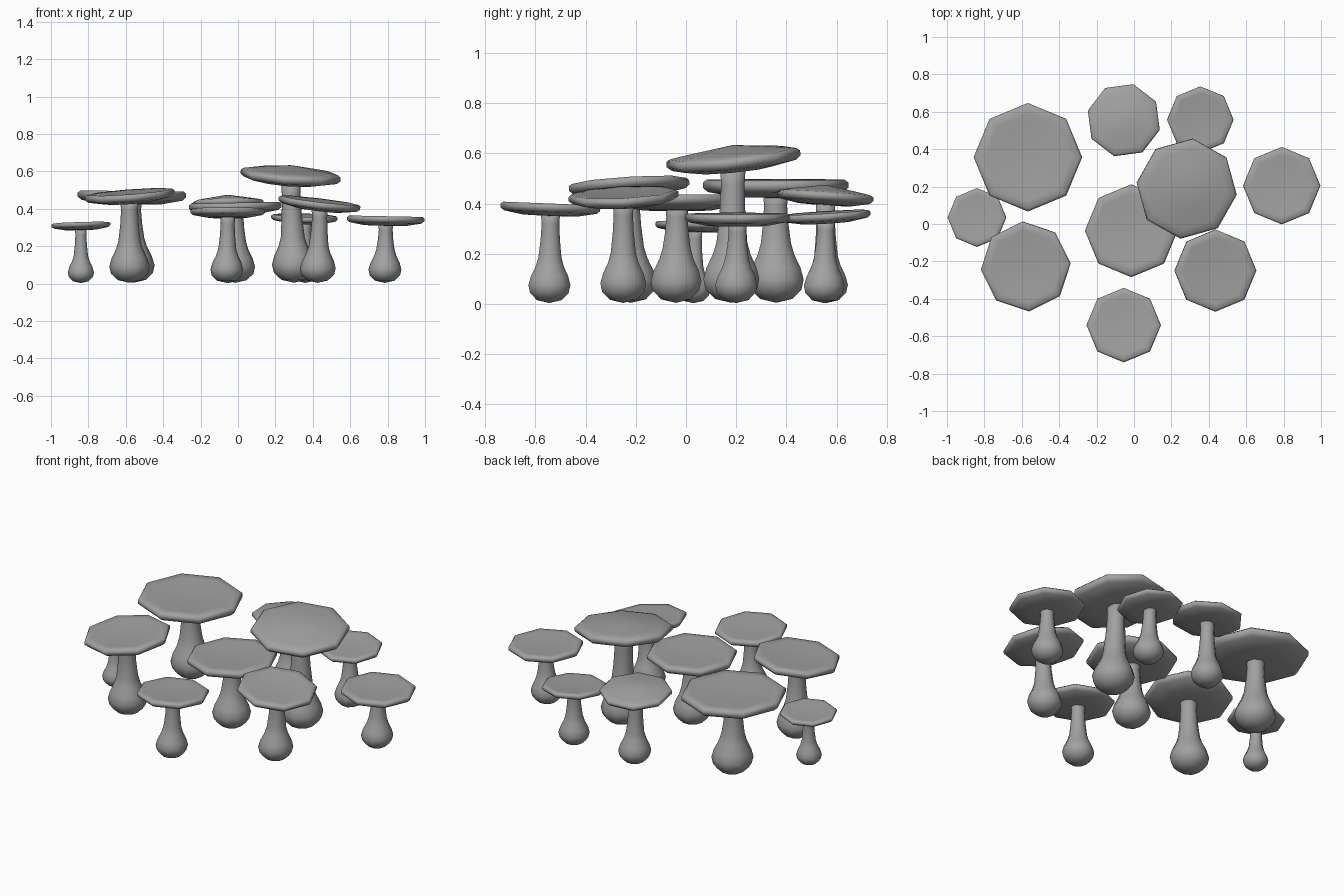
import bpy, bmesh, math
from mathutils import Vector, Matrix

cube = bpy.data.objects.get("Cube")
if cube:
    bpy.data.objects.remove(cube, do_unlink=True)

grey = bpy.data.materials.new("mushroom_grey")
grey.use_nodes = True
colour = (0.36, 0.36, 0.36, 1)
grey.diffuse_color = colour
grey.node_tree.nodes["Principled BSDF"].inputs["Base Color"].default_value = colour


def loft(name, rings, sides, turn=0.0):
    """Skin (centre, radius) rings; zero radius makes a pole."""
    bm = bmesh.new()
    loops = []
    for centre, radius in rings:
        if radius == 0:
            loops.append([bm.verts.new(centre)] * sides)
            continue
        loop = []
        for i in range(sides):
            a = turn + math.tau * i / sides
            loop.append(bm.verts.new(centre + Vector((math.cos(a), math.sin(a), 0)) * radius))
        loops.append(loop)
    for low, high in zip(loops, loops[1:]):
        for i in range(sides):
            j = (i + 1) % sides
            corners = list(dict.fromkeys((low[i], low[j], high[j], high[i])))
            bm.faces.new(corners)
    bmesh.ops.recalc_face_normals(bm, faces=bm.faces[:])
    mesh = bpy.data.meshes.new(name)
    bm.to_mesh(mesh)
    bm.free()
    mesh.materials.append(grey)
    mesh.shade_smooth()
    obj = bpy.data.objects.new(name, mesh)
    bpy.context.collection.objects.link(obj)
    return obj


# bulb profile as (radius, height), both in bulb radii
BULB = [(0, 0.04), (0.58, 0.17), (0.92, 0.5), (1, 0.85), (0.89, 1.25),
        (0.67, 1.7), (0.55, 2.1)]


def make_stem(name, base, bulb, top):
    def ring(radius, z):
        t = min(1, z / top.z)
        t = t * t * (3 - 2 * t)
        centre = base.lerp(top, t)
        centre.z = z
        return centre, radius * bulb
    rings = [ring(r, z * bulb) for r, z in BULB]
    neck = BULB[-1][1] * bulb
    for radius, t in ((0.46, 0.4), (0.42, 0.75), (0.46, 1)):
        rings.append(ring(radius, neck + (top.z - neck) * t))
    rings.append((top.copy(), 0))
    loft(name, rings, 10)


def make_cap(name, centre, radius, slope, turn, dome):
    # underside, rim, then the shallow dish or low dome on top
    profile = [(0, -0.25), (0.55, -0.24), (0.93, -0.17), (1, -0.11), (1, -0.04),
               (0.95, 0), (0.8, max(-0.03, dome * 0.2)), (0.4, dome * 0.6), (0, dome)]
    rings = [(Vector((0, 0, z * radius)), r * radius) for r, z in profile]
    cap = loft(name, rings, 8, math.radians(turn))
    normal = Vector((-slope[0], -slope[1], 1)).normalized()
    tilt = Vector((0, 0, 1)).rotation_difference(normal).to_matrix().to_4x4()
    cap.matrix_world = Matrix.Translation(centre) @ tilt


# name, cap centre, cap radius, tilt slopes, turn, dome, stem base, bulb radius
MUSHROOMS = [
    ("back_right", (-.567, .357, .495), .29, (-.01, .0), 0, -.05, (-.56, .36), .115),
    ("far_right", (-.84, .035, .325), .157, (.03, -.03), 0, -.05, (-.84, .03), .07),
    ("front_right", (-.58, -.228, .49), .241, (.075, .06), 4, -.05, (-.58, -.22), .108),
    ("front", (-.055, -.54, .4), .199, (0, -.04), 0, -.05, (-.06, -.545), .088),
    ("centre", (-.015, -.036, .432), .248, (.02, 0), 0, -.05, (-.015, -.04), .106),
    ("tall", (.283, .187, .598), .27, (-.07, .1), -7, .13, (.3, .18), .117),
    ("front_left", (.437, -.25, .445), .22, (-.12, .05), 0, -.05, (.425, -.25), .096),
    ("far_left", (.79, .205, .36), .207, (-.02, 0), 0, -.05, (.785, .2), .088),
    ("back_left", (.355, .557, .365), .178, (-.03, .06), 0, -.05, (.36, .55), .085),
    ("back", (-.055, .556, .443), .199, (.02, -.07), 30, .16, (-.05, .56), .09),
]

for place, cap, radius, slope, turn, dome, base, bulb in MUSHROOMS:
    centre = Vector(cap)
    make_cap(place + "_cap", centre, radius, slope, turn, dome)
    make_stem(place + "_stem", Vector((*base, 0)), bulb, centre - Vector((0, 0, 0.18 * radius)))
